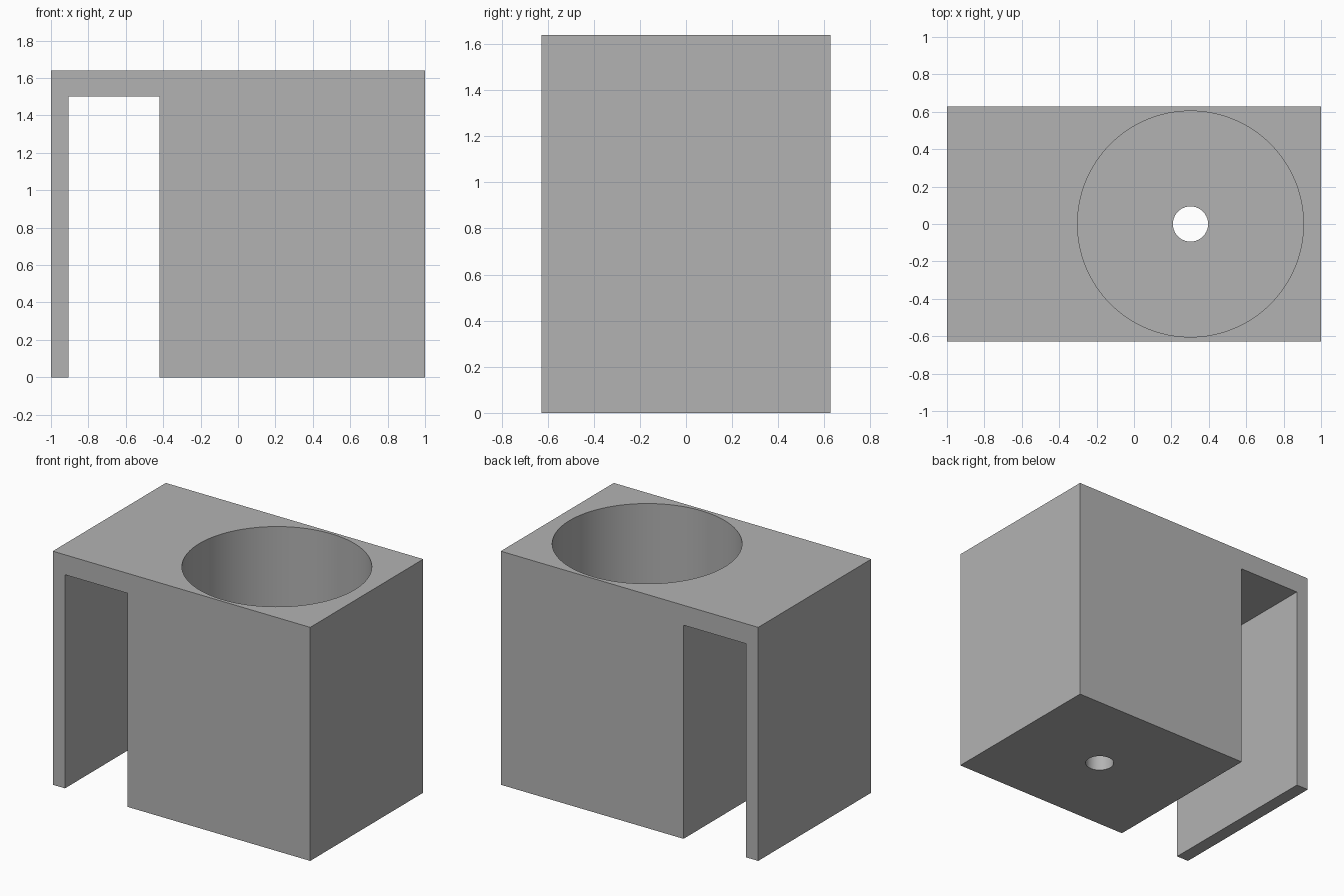
import bpy
import bmesh

cube = bpy.data.objects.get("Cube")
if cube:
    bpy.data.objects.remove(cube, do_unlink=True)

HALF_X, HALF_Y, HEIGHT = 1.0, 0.627, 1.64
SLOT_LEFT, SLOT_RIGHT, SLOT_TOP = -0.905, -0.42, 1.5
CUP_X, CUP_RADIUS, DRAIN_RADIUS, FLOOR = 0.302, 0.604, 0.094, 0.14

grey = bpy.data.materials.new("plain grey")
grey.use_nodes = True
colour = (0.45, 0.45, 0.45, 1)
grey.diffuse_color = colour
grey.node_tree.nodes["Principled BSDF"].inputs["Base Color"].default_value = colour


def extrude_profile(name, points, half_depth):
    """Extrude an x-z outline symmetrically along y."""
    bm = bmesh.new()
    face = bm.faces.new([bm.verts.new((x, -half_depth, z)) for x, z in points])
    moved = bmesh.ops.extrude_face_region(bm, geom=[face])["geom"]
    verts = [v for v in moved if isinstance(v, bmesh.types.BMVert)]
    bmesh.ops.translate(bm, verts=verts, vec=(0, 2 * half_depth, 0))
    bmesh.ops.recalc_face_normals(bm, faces=bm.faces)
    mesh = bpy.data.meshes.new(name)
    bm.to_mesh(mesh)
    bm.free()
    mesh.materials.append(grey)
    obj = bpy.data.objects.new(name, mesh)
    bpy.context.collection.objects.link(obj)
    return obj


def bore(target, name, radius, bottom, top):
    """Cut a vertical round hole on the cup axis."""
    bpy.ops.mesh.primitive_cylinder_add(
        vertices=128, radius=radius, depth=top - bottom,
        location=(CUP_X, 0, (bottom + top) / 2))
    cutter = bpy.context.object
    cutter.name = name
    cutter.hide_render = True
    cutter.data.materials.append(grey)
    bpy.ops.object.select_all(action="DESELECT")
    target.select_set(True)
    bpy.context.view_layer.objects.active = target
    cut = target.modifiers.new(name, "BOOLEAN")
    cut.operation = "DIFFERENCE"
    cut.solver = "EXACT"
    cut.object = cutter
    bpy.ops.object.modifier_apply(modifier=cut.name)
    bpy.data.objects.remove(cutter, do_unlink=True)


# Block with a hanging hook plate on its right side
holder = extrude_profile("hanging_cup_holder", [
    (-HALF_X, 0), (SLOT_LEFT, 0), (SLOT_LEFT, SLOT_TOP),
    (SLOT_RIGHT, SLOT_TOP), (SLOT_RIGHT, 0), (HALF_X, 0),
    (HALF_X, HEIGHT), (-HALF_X, HEIGHT)], HALF_Y)

# Cup well and drain hole through its floor
bore(holder, "cup_well_cutter", CUP_RADIUS, FLOOR, HEIGHT + 0.2)
bore(holder, "drain_hole_cutter", DRAIN_RADIUS, -0.2, FLOOR + 0.2)

bpy.ops.object.shade_smooth_by_angle()
